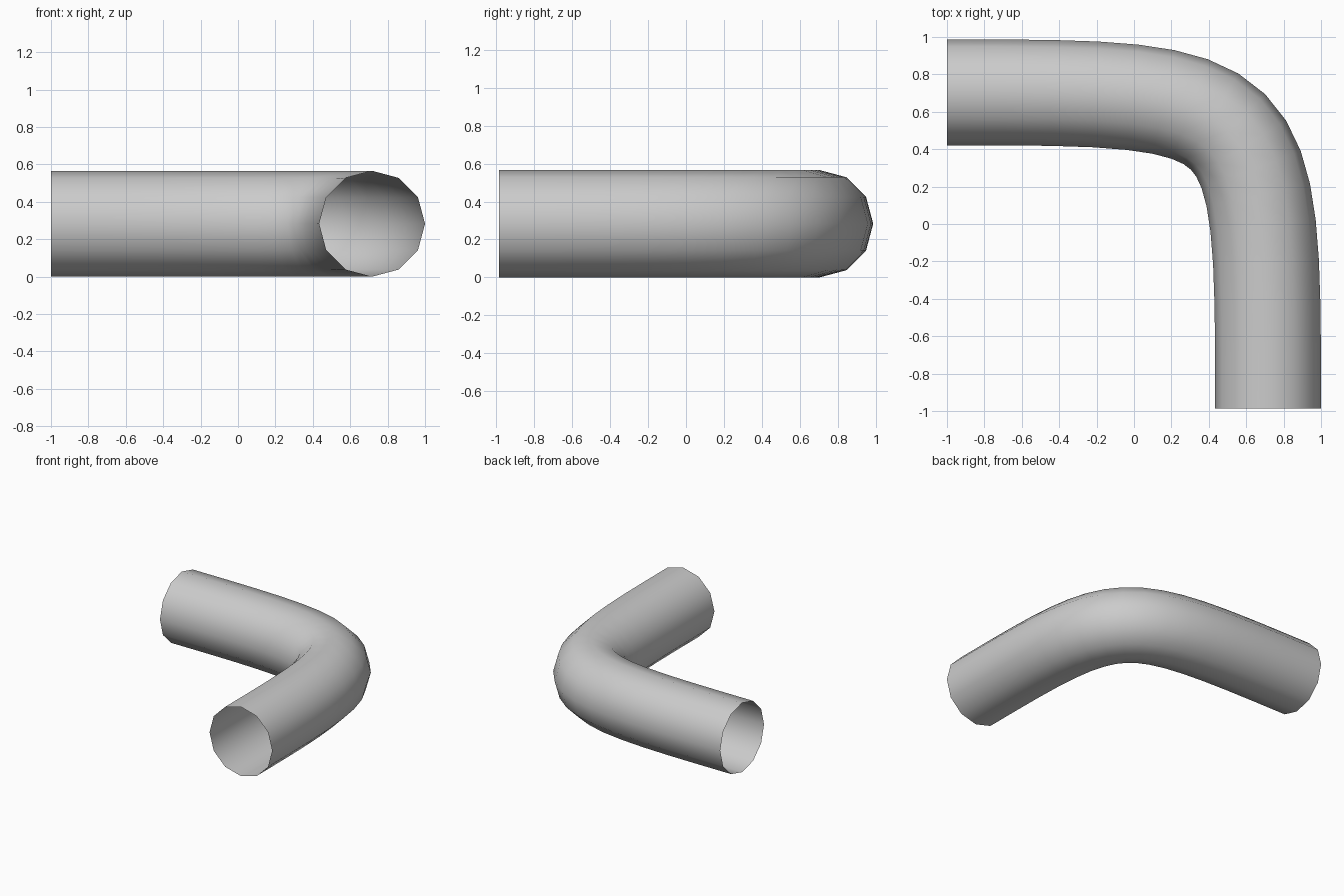
import bpy

if "Cube" in bpy.data.objects:
    bpy.data.objects.remove(bpy.data.objects["Cube"])

R = 0.283          # pipe radius
XE, YE = 1.0, 0.987
cx, cy = XE - R, YE - R   # corner where the two straight runs would meet

# Bend path: one bezier span whose handles both point at the corner
curve = bpy.data.curves.new("elbow_pipe", 'CURVE')
curve.dimensions = '3D'
spline = curve.splines.new('BEZIER')
spline.bezier_points.add(1)
path = [((-XE, cy, R), (-XE - 0.5, cy, R), (cx, cy, R)),
        ((cx, -YE, R), (cx, cy, R), (cx, -YE - 0.5, R))]
for p, (co, left, right) in zip(spline.bezier_points, path):
    p.handle_left_type = p.handle_right_type = 'FREE'
    p.co, p.handle_left, p.handle_right = co, left, right

# Open 12-sided tube in 16 steps
curve.resolution_u = 16
curve.bevel_depth = R
curve.bevel_resolution = 4
curve.use_fill_caps = False

pipe = bpy.data.objects.new("elbow_pipe", curve)
bpy.context.collection.objects.link(pipe)
bpy.context.view_layer.objects.active = pipe
pipe.select_set(True)
bpy.ops.object.convert(target='MESH')
bpy.ops.object.shade_smooth()
